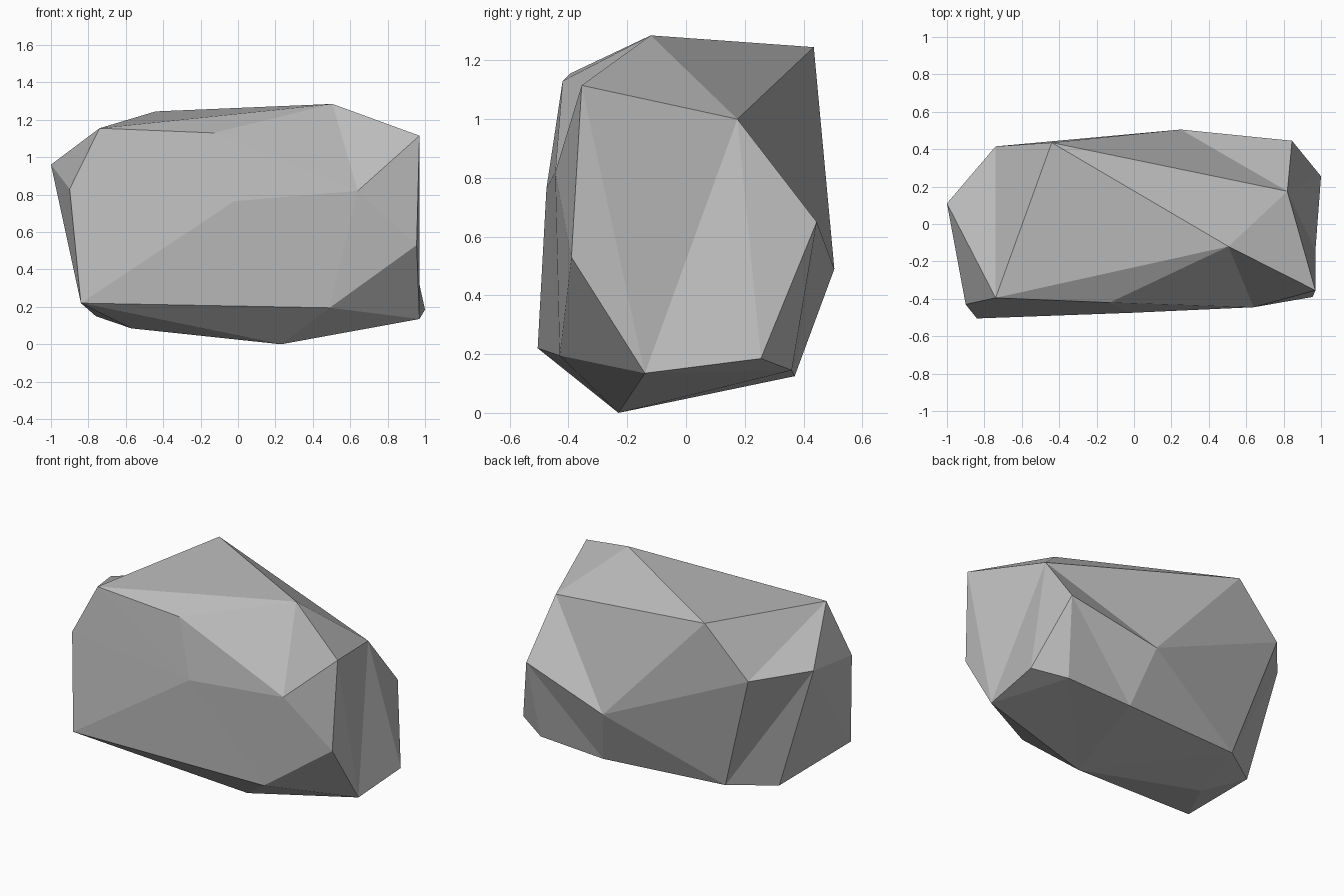
import bpy
import bmesh

cube = bpy.data.objects.get("Cube")
if cube:
    bpy.data.objects.remove(cube, do_unlink=True)

# Stone colour
stone = bpy.data.materials.new("stone grey")
stone.use_nodes = True
grey = (0.5, 0.5, 0.5, 1)
stone.diffuse_color = grey
stone.node_tree.nodes["Principled BSDF"].inputs["Base Color"].default_value = grey

# Corners of the boulder, grouped by side
corners = {
    # crown
    "crown_left": (0.505, -0.12, 1.285),
    "crown_back": (-0.44, 0.435, 1.245),
    "crown_right": (-0.74, -0.395, 1.155),
    "crown_front": (-0.13, -0.42, 1.13),
    # left end
    "left_top": (0.97, -0.355, 1.115),
    "left_ridge": (0.82, 0.175, 1.0),
    "left_front": (0.955, -0.39, 0.53),
    "left_back": (0.845, 0.445, 0.65),
    "left_foot": (0.97, -0.14, 0.135),
    "left_heel": (1.0, 0.255, 0.185),
    # front side
    "front_mid": (-0.02, -0.475, 0.765),
    "front_left": (0.64, -0.445, 0.82),
    "front_foot": (0.49, -0.43, 0.195),
    # right end
    "right_tip": (-1.0, 0.11, 0.96),
    "right_front": (-0.9, -0.43, 0.83),
    "right_foot": (-0.84, -0.505, 0.22),
    "right_heel": (-0.76, 0.12, 0.15),
    "right_back": (-0.74, 0.415, 0.935),
    # back and underside
    "back_mid": (0.25, 0.505, 0.49),
    "back_foot": (0.34, 0.37, 0.125),
    "back_corner": (0.80, 0.36, 0.145),
    "back_heel": (-0.495, 0.30, 0.15),
    "base_low": (0.23, -0.23, 0.0),
    "base_right": (-0.57, -0.07, 0.085),
}

# Ridges and shallow creases that the chipped facets must follow
ridges = [
    ("left_ridge", "back_mid"), ("crown_left", "front_left"),
    ("crown_back", "left_ridge"), ("crown_right", "crown_left"),
    ("crown_back", "back_mid"), ("right_back", "crown_right"),
    ("right_back", "back_mid"), ("right_tip", "back_heel"),
    ("back_heel", "back_mid"), ("left_back", "back_foot"),
    ("left_back", "back_corner"), ("left_ridge", "left_heel"),
    ("left_ridge", "left_foot"), ("left_top", "left_foot"),
    ("crown_front", "front_left"), ("front_left", "left_front"),
    ("front_left", "front_foot"), ("front_mid", "front_foot"),
    ("crown_front", "front_mid"), ("front_mid", "right_foot"),
    ("left_front", "front_foot"), ("front_foot", "left_foot"),
]

# Wrap the corners in a faceted shell
bm = bmesh.new()
vert = {name: bm.verts.new(co) for name, co in corners.items()}
bmesh.ops.convex_hull(bm, input=list(bm.verts))


def turn_edge(a, b):
    """Turn the diagonal of the facet pair between a and b so it joins them."""
    if bm.edges.get((a, b)):
        return
    for edge in bm.edges:
        tips = {v for f in edge.link_faces for v in f.verts} - set(edge.verts)
        if tips == {a, b}:
            bmesh.utils.edge_rotate(edge, True)
            return


for sweep in range(3):
    for start, end in ridges:
        turn_edge(vert[start], vert[end])
bmesh.ops.recalc_face_normals(bm, faces=list(bm.faces))

# Boulder object with flat facets
mesh = bpy.data.meshes.new("boulder")
bm.to_mesh(mesh)
bm.free()
mesh.materials.append(stone)
boulder = bpy.data.objects.new("boulder", mesh)
bpy.context.collection.objects.link(boulder)
